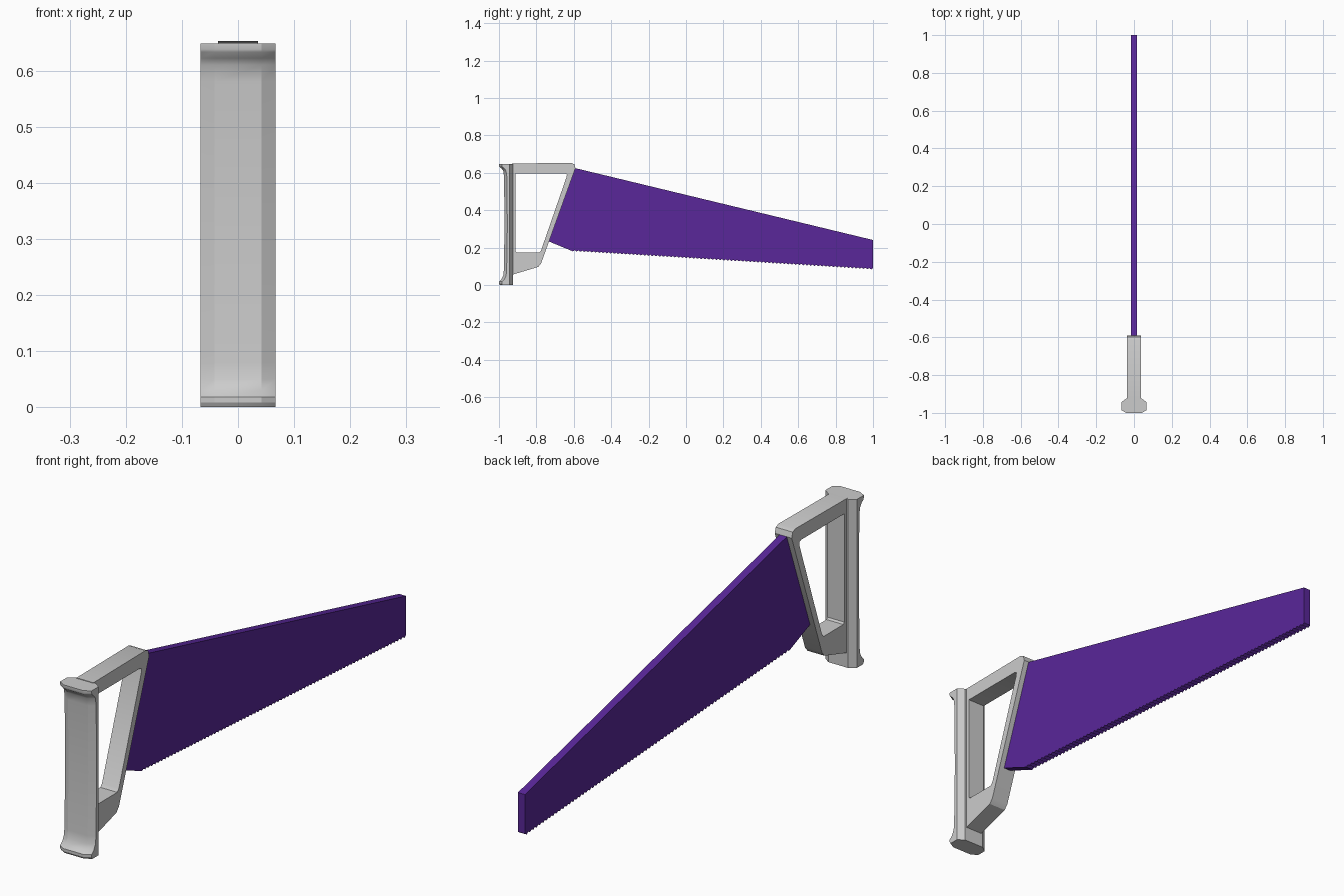
import bpy, bmesh, math

if "Cube" in bpy.data.objects:
    bpy.data.objects.remove(bpy.data.objects["Cube"])


def make_object(name, bm, color=None, smooth=None):
    bmesh.ops.recalc_face_normals(bm, faces=bm.faces[:])
    mesh = bpy.data.meshes.new(name)
    bm.to_mesh(mesh)
    bm.free()
    obj = bpy.data.objects.new(name, mesh)
    bpy.context.collection.objects.link(obj)
    if color:
        mat = bpy.data.materials.new(name + "_paint")
        mat.diffuse_color = color
        mat.use_nodes = True
        mat.node_tree.nodes["Principled BSDF"].inputs["Base Color"].default_value = mat.diffuse_color
        mesh.materials.append(mat)
    if smooth:
        bpy.ops.object.select_all(action='DESELECT')
        obj.select_set(True)
        bpy.context.view_layer.objects.active = obj
        bpy.ops.object.shade_smooth_by_angle(angle=math.radians(smooth))
    return obj


def loop_verts(bm, points, x):
    return [bm.verts.new((x, y, z)) for y, z in points]


def bridge(bm, a, b):
    n = len(a)
    for i in range(n):
        j = (i + 1) % n
        bm.faces.new((a[i], a[j], b[j], b[i]))


# Grip: eight-sided section lofted upward, front flaring at both ends
grip_profile = [(0, -0.995), (0.008, -1), (0.018, -1), (0.03, -0.987), (0.05, -0.977),
                (0.08, -0.974), (0.32, -0.970), (0.58, -0.973), (0.61, -0.977),
                (0.622, -0.985), (0.633, -0.998), (0.638, -1), (0.648, -1)]
bm = bmesh.new()
rings = []
for z, front in grip_profile:
    half = [(0.042, front), (0.067, front + 0.015), (0.067, -0.943), (0.042, -0.925)]
    section = half + [(-x, y) for x, y in reversed(half)]
    rings.append([bm.verts.new((x, y, z)) for x, y in section])
for a, b in zip(rings, rings[1:]):
    bridge(bm, a, b)
bm.faces.new(rings[0])
bm.faces.new(rings[-1])
make_object("grip", bm, smooth=28)

# Hand guard: closed frame between an outer and an inner outline
outer = [(-0.93, 0.650), (-0.615, 0.653), (-0.597, 0.646), (-0.591, 0.625),
         (-0.775, 0.115), (-0.79, 0.097), (-0.90, 0.064), (-0.93, 0.055)]
inner = [(-0.911, 0.597), (-0.648, 0.597), (-0.637, 0.592), (-0.638, 0.58),
         (-0.775, 0.185), (-0.785, 0.173), (-0.905, 0.173), (-0.911, 0.180)]
bm = bmesh.new()
w = 0.036
o1, i1 = loop_verts(bm, outer, w), loop_verts(bm, inner, w)
o2, i2 = loop_verts(bm, outer, -w), loop_verts(bm, inner, -w)
for a, b in ((o1, i1), (o2, i2), (o1, o2), (i1, i2)):
    bridge(bm, a, b)
make_object("hand_guard", bm, smooth=28)

# Blade: tapered plate set into the guard, with fine teeth along the lower edge
blade = [(-0.745, 0.238), (-0.60, 0.627), (1, 0.241), (1, 0.09)]
teeth = 80
start, end = (-0.615, 0.188), (1.0, 0.09)
for k in range(teeth, 0, -1):
    for t, drop in (((k - 0.5) / teeth, 0.007), ((k - 1) / teeth, 0)):
        blade.append((start[0] + (end[0] - start[0]) * t,
                      start[1] + (end[1] - start[1]) * t - drop))
bm = bmesh.new()
b1, b2 = loop_verts(bm, blade, 0.015), loop_verts(bm, blade, -0.015)
bridge(bm, b1, b2)
bm.faces.new(b1)
bm.faces.new(b2)
bmesh.ops.triangulate(bm, faces=[f for f in bm.faces if len(f.verts) > 4])
make_object("blade", bm, color=(0.10, 0.02, 0.32, 1))
